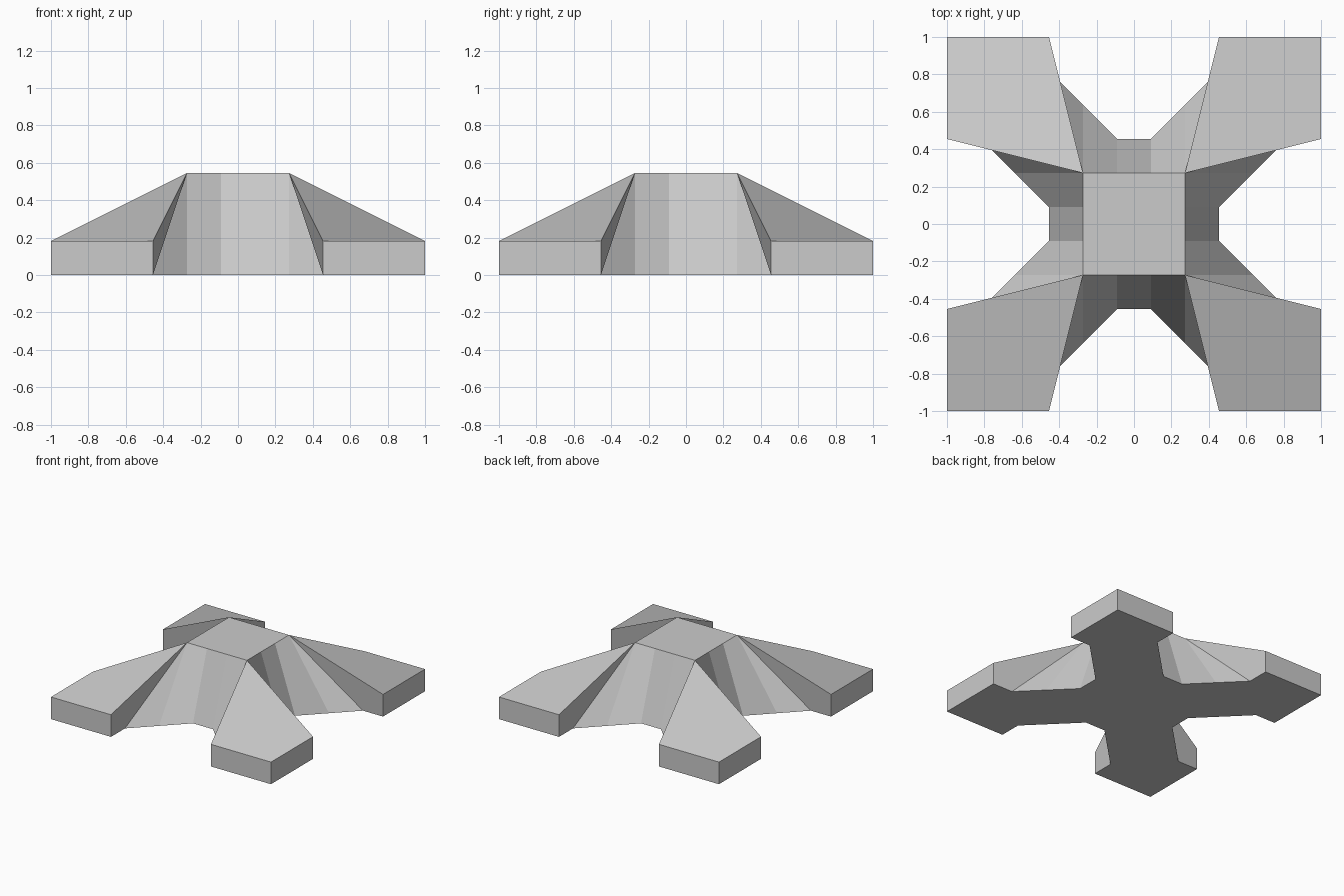
import bpy, bmesh

if "Cube" in bpy.data.objects:
    bpy.data.objects.remove(bpy.data.objects["Cube"])

U = 1 / 5.5  # the model sits on a regular grid: 11 units across, 3 high

# Key points of one quarter (grid units)
APEX = (1.5, 1.5, 3)            # corner of the top plate
PAD_T, PAD_B = (2.5, 5.5, 1), (2.5, 5.5, 0)      # inner pad corner
OUT_T, OUT_B = (5.5, 5.5, 1), (5.5, 5.5, 0)      # outer pad corner
HEEL, MID = (2.5, 4.5, 0), (1.5, 3.5, 0)         # foot of the web
WEB_B, WEB_T = (0.5, 2.5, 0), (0.5, 1.5, 3)
CEN_B, CEN_T = (0, 2.5, 0), (0, 1.5, 3)


def swap(p):
    return (p[1], p[0], p[2])


# One eighth: web between the legs, leg side and pad end
eighth = [
    (APEX, HEEL, MID),
    (APEX, MID, WEB_B, WEB_T),
    (WEB_T, WEB_B, CEN_B, CEN_T),
    (APEX, PAD_T, PAD_B, HEEL),
    (OUT_T, OUT_B, PAD_B, PAD_T),
]

# Faces that span a whole quarter: leg top (folds from pad corner to pad
# corner: flat pad, then slope), top plate, underside
rim = [CEN_B, WEB_B, MID, HEEL, PAD_B]
quarter = [
    (PAD_T, APEX, swap(PAD_T), OUT_T),
    ((0, 0, 3), swap(CEN_T), swap(WEB_T), APEX, WEB_T, CEN_T),
    tuple([(0, 0, 0)] + rim + [OUT_B] + [swap(p) for p in reversed(rim)]),
]


def flip(face):
    return (face[0],) + tuple(reversed(face[1:]))


quarter += eighth + [flip(tuple(swap(p) for p in f)) for f in eighth]

bm = bmesh.new()
for sx in (1, -1):
    for sy in (1, -1):
        for face in quarter:
            f = face if sx * sy > 0 else flip(face)
            bm.faces.new([bm.verts.new((x * sx * U, y * sy * U, z * U))
                          for x, y, z in f])
bmesh.ops.remove_doubles(bm, verts=bm.verts[:], dist=1e-4)

mesh = bpy.data.meshes.new("four_legged_base")
bm.to_mesh(mesh)
bm.free()
obj = bpy.data.objects.new("four_legged_base", mesh)
bpy.context.collection.objects.link(obj)
